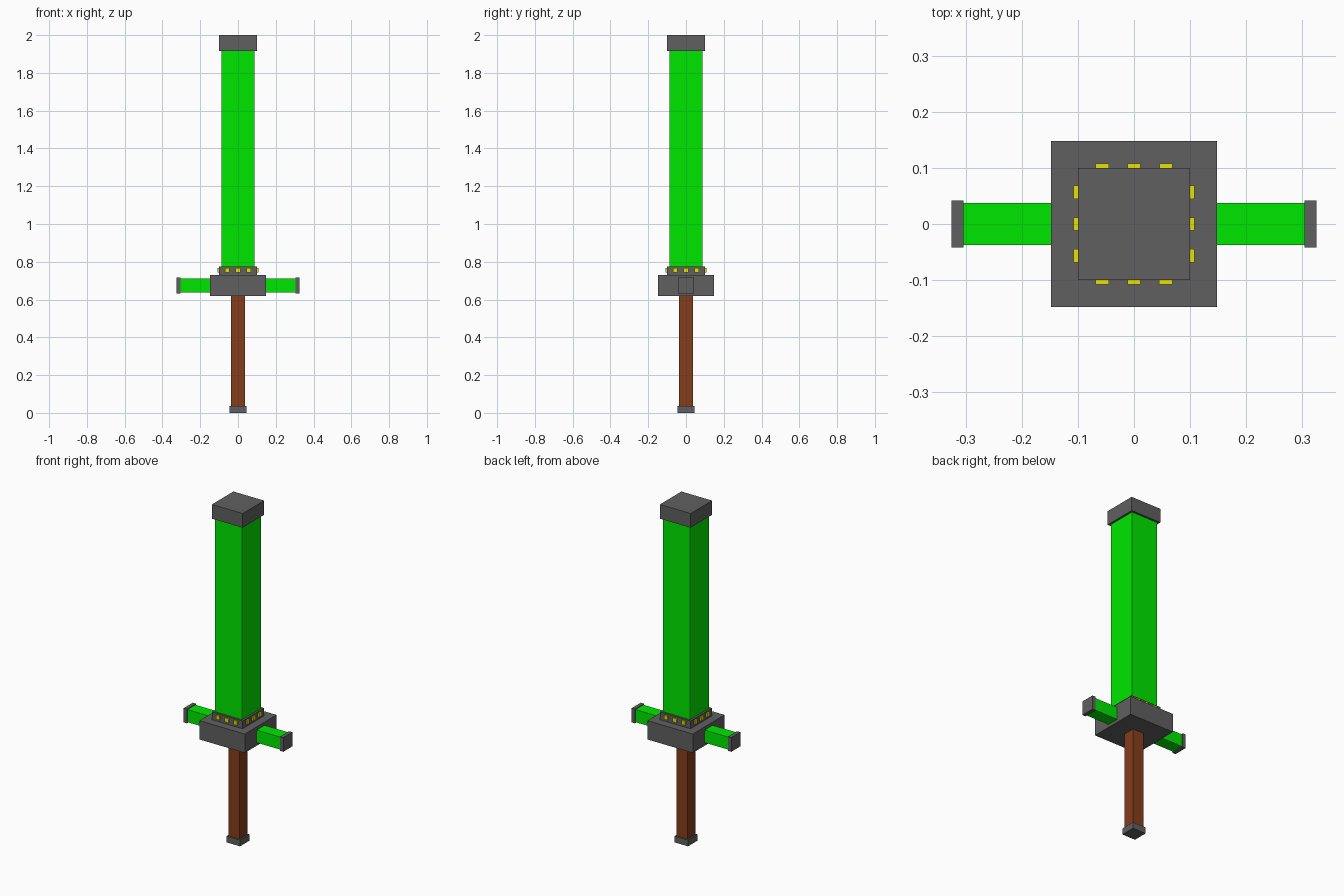
import bpy
import bmesh
from mathutils import Matrix, Vector

cube = bpy.data.objects.get("Cube")
if cube:
    bpy.data.objects.remove(cube, do_unlink=True)


def material(name, rgb):
    mat = bpy.data.materials.new(name)
    mat.use_nodes = True
    mat.diffuse_color = (*rgb, 1)
    shader = next(n for n in mat.node_tree.nodes if n.type == "BSDF_PRINCIPLED")
    shader.inputs["Base Color"].default_value = (*rgb, 1)
    return mat


green = material("bright_green", (0, 0.8, 0))
grey = material("dark_grey", (0.117, 0.117, 0.117))
brown = material("wood_brown", (0.235, 0.047, 0.011))
yellow = material("stud_yellow", (0.8, 0.75, 0))


def add_box(name, x, y, z, mat):
    """Box spanning the given (low, high) range on each axis."""
    bm = bmesh.new()
    bmesh.ops.create_cube(bm, size=1)
    size = Vector([b - a for a, b in (x, y, z)])
    centre = Vector([(a + b) / 2 for a, b in (x, y, z)])
    bmesh.ops.transform(bm, matrix=Matrix.Diagonal((*size, 1)), verts=bm.verts)
    mesh = bpy.data.meshes.new(name)
    bm.to_mesh(mesh)
    bm.free()
    mesh.materials.append(mat)
    obj = bpy.data.objects.new(name, mesh)
    obj.location = centre
    bpy.context.collection.objects.link(obj)
    return obj


def add_square(name, half, low, high, mat):
    return add_box(name, (-half, half), (-half, half), (low, high), mat)


# Central stack, from the pommel up to the blade cap
add_square("pommel", 0.044, 0, 0.037, grey)
add_square("grip", 0.036, 0.037, 0.619, brown)
add_square("guard_block", 0.148, 0.619, 0.73, grey)
add_square("collar", 0.1, 0.73, 0.776, grey)
add_square("blade", 0.088, 0.776, 1.916, green)
add_square("blade_cap", 0.1, 1.916, 2, grey)

# Crossguard arms with end plates
for side, sign in (("left", 1), ("right", -1)):
    def span(a, b):
        return tuple(sorted((a * sign, b * sign)))
    add_box(side + "_arm", span(0.148, 0.304), (-0.037, 0.037),
            (0.637, 0.711), green)
    add_box(side + "_arm_end", span(0.304, 0.325), (-0.042, 0.042),
            (0.632, 0.716), grey)

# Three studs on each face of the collar
for face in range(4):
    turn = Matrix.Rotation(face * 1.5707963, 4, "Z")
    for i in (-1, 0, 1):
        mid = i * 0.057
        stud = add_box("collar_stud", (mid - 0.012, mid + 0.012),
                       (-0.108, -0.099), (0.744, 0.768), yellow)
        stud.matrix_world = turn @ Matrix.Translation(stud.location)
